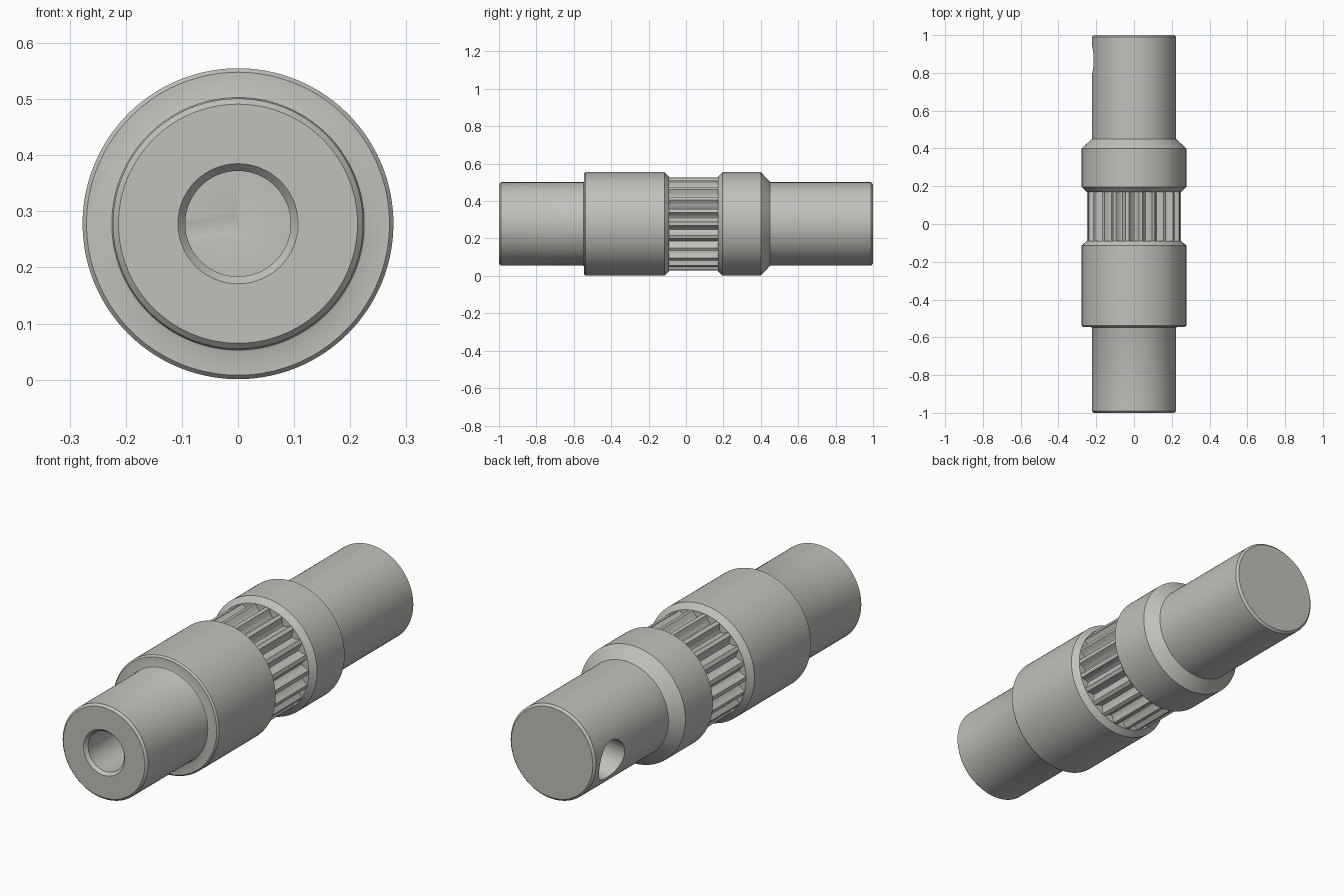
import bpy, bmesh, math
from mathutils import Matrix, Vector

if "Cube" in bpy.data.objects:
    bpy.data.objects.remove(bpy.data.objects["Cube"])

AXIS_Z = 0.278      # height of the shaft axis
TEETH = 22          # splines around the middle
PER_TOOTH = 8       # segments per spline
SEG = TEETH * PER_TOOTH
# radial cut depth across one spline pitch: rounded groove, then flat land
CUT = [0.032, 0.028, 0.016, 0.0, 0.0, 0.0, 0.016, 0.028]

steel = bpy.data.materials.new("steel grey")
steel.diffuse_color = (0.53, 0.53, 0.50, 1)
steel.use_nodes = True
steel.node_tree.nodes["Principled BSDF"].inputs["Base Color"].default_value = steel.diffuse_color

# (y, radius, splined) along the surface, from bore floor round to the rear face
PROFILE = [
    (0.96, 0.094, 0), (-0.985, 0.094, 0), (-1.0, 0.107, 0),      # bore
    (-1.0, 0.213, 0), (-0.99, 0.223, 0),                         # front shaft
    (-0.552, 0.223, 0), (-0.547, 0.225, 0), (-0.545, 0.230, 0),  # small fillet
    (-0.545, 0.270, 0), (-0.537, 0.277, 0),                      # large collar
    (-0.115, 0.277, 0), (-0.09, 0.251, 0),
    (-0.09, 0.250, 1), (0.17, 0.250, 1),                         # spline
    (0.17, 0.251, 0), (0.195, 0.277, 0),                         # small collar
    (0.40, 0.277, 0), (0.45, 0.223, 0),
    (0.99, 0.223, 0), (1.0, 0.213, 0),                           # rear shaft
]


def make_object(name, bm):
    bmesh.ops.recalc_face_normals(bm, faces=bm.faces[:])
    mesh = bpy.data.meshes.new(name)
    bm.to_mesh(mesh)
    bm.free()
    mesh.materials.append(steel)
    ob = bpy.data.objects.new(name, mesh)
    bpy.context.collection.objects.link(ob)
    return ob


# turned shaft with spline and front bore
bm = bmesh.new()
rings = []
for y, r, splined in PROFILE:
    ring = []
    for i in range(SEG):
        a = math.pi / 2 + 2 * math.pi * i / SEG
        rr = r - (CUT[i % PER_TOOTH] if splined else 0)
        ring.append(bm.verts.new((rr * math.cos(a), y, AXIS_Z + rr * math.sin(a))))
    rings.append(ring)
for a, b in zip(rings, rings[1:]):
    for i in range(SEG):
        j = (i + 1) % SEG
        bm.faces.new((a[i], a[j], b[j], b[i]))
bm.faces.new(rings[0])
bm.faces.new(rings[-1])
shaft = make_object("splined_shaft", bm)

# radial side hole near the rear end, tipped slightly downward
bm = bmesh.new()
bmesh.ops.create_cone(bm, cap_ends=True, segments=48, radius1=0.094,
                      radius2=0.094, depth=0.4)
tilt = Matrix.Rotation(math.radians(-90 - 8), 4, 'Y')
place = Matrix.Translation(Vector((0, 0.868, AXIS_Z)))
bm.transform(place @ tilt @ Matrix.Translation((0, 0, 0.2)))
cutter = make_object("side_hole_cutter", bm)
cutter.hide_render = True
cutter.hide_set(True)

cut = shaft.modifiers.new("side hole", 'BOOLEAN')
cut.operation = 'DIFFERENCE'
cut.solver = 'EXACT'
cut.object = cutter

# apply the cut, then smooth the round surfaces
bpy.context.view_layer.objects.active = shaft
shaft.select_set(True)
bpy.ops.object.modifier_apply(modifier=cut.name)
bpy.data.objects.remove(cutter)
bpy.ops.object.shade_smooth_by_angle(angle=math.radians(30))
